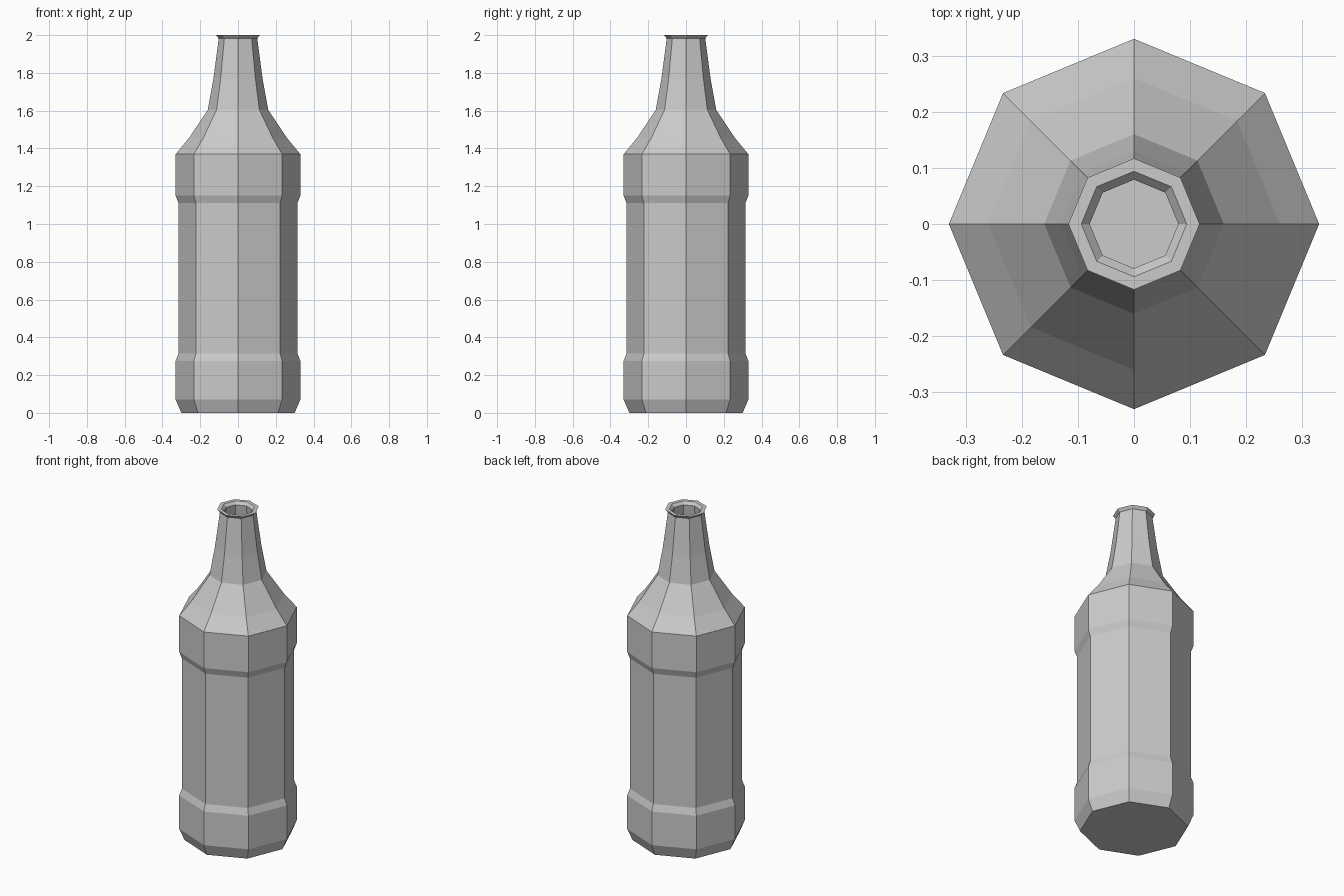
import bpy
import bmesh
from math import cos, sin, pi

cube = bpy.data.objects.get("Cube")
if cube:
    bpy.data.objects.remove(cube, do_unlink=True)

SIDES = 8
WALL = 0.023

# Outer silhouette as (radius, height), from base to lip
outer = [
    (0.30, 0.0), (0.33, 0.07), (0.33, 0.275), (0.315, 0.315),
    (0.315, 1.11), (0.33, 1.15), (0.33, 1.37), (0.26, 1.455),
    (0.16, 1.605), (0.13, 1.77), (0.102, 1.983), (0.117, 2.0),
]
# Hollow inside follows the outside, one wall thickness in
inner = [(r - WALL, max(z, WALL)) for r, z in reversed(outer)]

glass = bpy.data.materials.new("grey_glass")
glass.use_nodes = True
colour = (0.6, 0.6, 0.6, 1)
glass.diffuse_color = colour
glass.node_tree.nodes["Principled BSDF"].inputs["Base Color"].default_value = colour


def lathe(name, profile, material):
    """Turn a profile into a faceted solid, closed at both ends."""
    bm = bmesh.new()
    rings = []
    for r, z in profile:
        angles = [2 * pi * i / SIDES for i in range(SIDES)]
        rings.append([bm.verts.new((r * cos(a), r * sin(a), z)) for a in angles])
    for low, high in zip(rings, rings[1:]):
        for i in range(SIDES):
            j = (i + 1) % SIDES
            bm.faces.new((low[i], low[j], high[j], high[i]))
    bm.faces.new(rings[0][::-1])
    bm.faces.new(rings[-1])
    mesh = bpy.data.meshes.new(name)
    bm.to_mesh(mesh)
    bm.free()
    mesh.materials.append(material)
    obj = bpy.data.objects.new(name, mesh)
    bpy.context.collection.objects.link(obj)
    return obj


# Bottle: outside, lip and hollow inside in one shell
lathe("bottle", outer + inner, glass)
